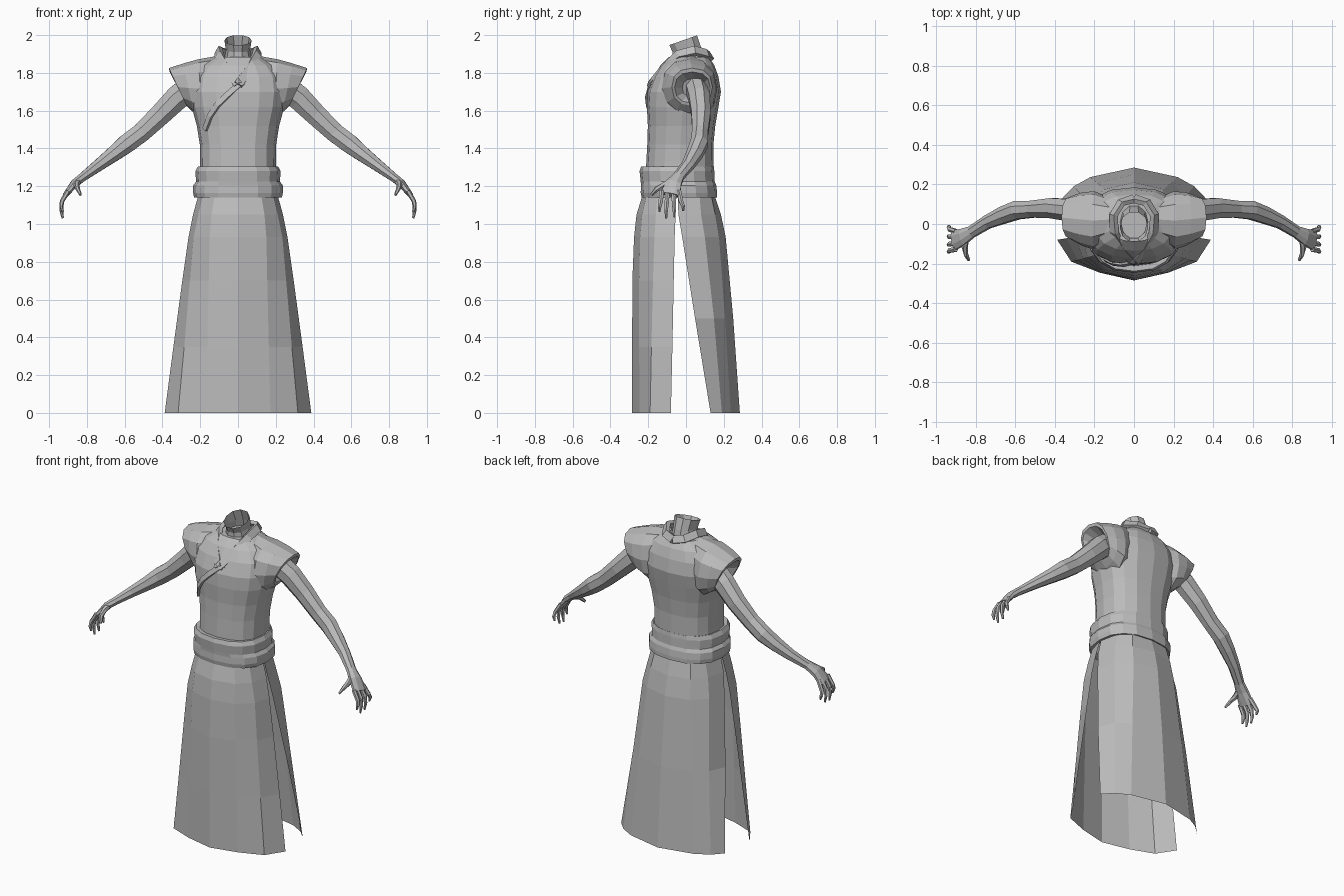
import bpy, bmesh, math
from mathutils import Vector

if "Cube" in bpy.data.objects:
    bpy.data.objects.remove(bpy.data.objects["Cube"])

grey = bpy.data.materials.new("plain_grey")
grey.diffuse_color = (0.5, 0.5, 0.5, 1)
grey.use_nodes = True
grey.node_tree.nodes["Principled BSDF"].inputs["Base Color"].default_value = grey.diffuse_color


def loft(name, rings, closed=True, caps=(False, False)):
    """Skin a list of equal-length rings with flat quads."""
    bm = bmesh.new()
    vs = [[bm.verts.new(p) for p in r] for r in rings]
    n = len(rings[0])
    for a, b in zip(vs, vs[1:]):
        for i in range(n if closed else n - 1):
            j = (i + 1) % n
            bm.faces.new((a[i], a[j], b[j], b[i]))
    if caps[0]:
        bm.faces.new(vs[0][::-1])
    if caps[1]:
        bm.faces.new(vs[-1])
    bmesh.ops.recalc_face_normals(bm, faces=bm.faces)
    me = bpy.data.meshes.new(name)
    bm.to_mesh(me)
    bm.free()
    me.materials.append(grey)
    ob = bpy.data.objects.new(name, me)
    bpy.context.collection.objects.link(ob)
    return ob


def spow(v, e):
    return math.copysign(abs(v) ** e, v)


def oval(z, hw, yf, yb, n=16, e=2.4):
    """Horizontal rounded ring: half width, front y, back y."""
    c, s = (yf + yb) / 2, (yb - yf) / 2
    return [(hw * spow(math.cos(a), 2 / e), c + s * spow(math.sin(a), 2 / e), z)
            for a in (2 * math.pi * i / n for i in range(n))]


def tube(name, path, n=8):
    """Tapered limb; each path entry is x, y, z, radius along y, other radius."""
    pts = [Vector(p[:3]) for p in path]
    rings = []
    for i, p in enumerate(path):
        t = (pts[min(i + 1, len(pts) - 1)] - pts[max(i - 1, 0)]).normalized()
        u = Vector((0, 1, 0))
        u = (u - t * u.dot(t)).normalized()
        w = t.cross(u)
        rings.append([pts[i] + u * p[3] * math.cos(a) + w * p[4] * math.sin(a)
                      for a in (2 * math.pi * (k + 0.5) / n for k in range(n))])
    return loft(name, rings, caps=(True, True))


def band(name, path, width, thick):
    """Flat cloth strip following a path around the body."""
    pts = [Vector(p) for p in path]
    rings = []
    for i, p in enumerate(pts):
        t = (pts[min(i + 1, len(pts) - 1)] - pts[max(i - 1, 0)]).normalized()
        o = Vector((p.x, p.y - 0.03, 0.06))
        o = (o - t * o.dot(t)).normalized()
        w = t.cross(o) * width / 2
        o *= thick / 2
        rings.append([p + w + o, p - w + o, p - w - o, p + w - o])
    return loft(name, rings, caps=(True, True))


# Tunic body: height, half width, front, back
TORSO = [(1.29, .20, -.212, .145), (1.33, .20, -.21, .145), (1.42, .202, -.205, .145),
         (1.52, .218, -.202, .155), (1.62, .245, -.207, .172), (1.70, .255, -.203, .185),
         (1.78, .245, -.172, .172), (1.84, .20, -.135, .15), (1.885, .12, -.09, .12)]
loft("tunic_body", [oval(*r) for r in TORSO], caps=(True, True))


def front_y(x, z):
    """Front surface of the tunic at x, z."""
    for a, b in zip(TORSO, TORSO[1:]):
        if a[0] <= z <= b[0]:
            f = (z - a[0]) / (b[0] - a[0])
            _, hw, yf, yb = [p + (q - p) * f for p, q in zip(a, b)]
            k = max(0, 1 - (abs(x) / hw) ** 2.4) ** (1 / 2.4)
            return (yf + yb) / 2 - (yb - yf) / 2 * k
    return -0.1


# Collar bands, the left one crossing the chest as the wrap edge
half = [(0, .128, 1.885), (.065, .108, 1.90), (.103, .045, 1.918), (.10, -.04, 1.895),
        (.065, -.115, 1.825)]
wrap = [(x, front_y(x, z) - .004, z) for x, z in
        ((0, 1.735), (-.06, 1.68), (-.11, 1.63), (-.15, 1.57), (-.175, 1.50))]
band("left_collar", half + wrap[:1], .045, .026)
band("right_collar", [(-x, y, z) for x, y, z in half] + [wrap[0]], .045, .024)
band("wrap_edge", [(.065, -.155, 1.77)] + wrap, .03, .014)

# Open neck with a sloping rim
neck = []
for z, r, yf, yb, slope in ((1.78, .10, -.10, .11, 0), (1.86, .075, -.075, .10, 0),
                            (1.92, .064, -.075, .085, .01), (1.973, .072, -.092, .062, .027)):
    neck.append([(x, y, z + slope * (y - (yf + yb) / 2) / ((yb - yf) / 2))
                 for x, y, z in oval(z, r, yf, yb, 10, 2.1)])
loft("neck", neck)

# Sash: two stacked rolls
loft("sash", [oval(*r) for r in (
    (1.15, .20, -.20, .13), (1.14, .232, -.235, .165), (1.165, .238, -.24, .165),
    (1.205, .237, -.238, .16), (1.225, .222, -.24, .152), (1.28, .226, -.246, .15),
    (1.305, .212, -.238, .147), (1.30, .19, -.19, .13))])

# Skirt panels: half outlines from the middle to the side edge
FRONT = [(1.17, [(0, -.225), (.12, -.205), (.18, -.15), (.205, -.05)]),
         (1.05, [(0, -.262), (.14, -.232), (.21, -.16), (.238, -.055)]),
         (.93, [(0, -.275), (.15, -.243), (.235, -.167), (.262, -.06)]),
         (.70, [(0, -.284), (.155, -.248), (.255, -.175), (.295, -.065)]),
         (.35, [(0, -.285), (.163, -.248), (.285, -.183), (.342, -.072)]),
         (0, [(0, -.285), (.172, -.246), (.317, -.19), (.388, -.08)])]
BACK = [(1.17, [(0, .145), (.12, .13), (.18, .07), (.205, -.045)]),
        (1.05, [(0, .185), (.14, .155), (.21, .08), (.235, -.04)]),
        (.93, [(0, .21), (.15, .175), (.232, .10), (.255, -.02)]),
        (.50, [(0, .25), (.185, .207), (.265, .148), (.31, .048)]),
        (0, [(0, .285), (.22, .237), (.305, .19), (.362, .13)])]
for name, rows in (("front_skirt_panel", FRONT), ("back_skirt_panel", BACK)):
    loft(name, [[(-x, y, z) for x, y in pts[:0:-1]] + [(x, y, z) for x, y in pts]
                for z, pts in rows], closed=False)

# Flared sleeve caps: top x, z, bottom x, z, front y, back y
SLEEVE = [(.08, 1.895, .10, 1.56, -.07, .12), (.21, 1.872, .19, 1.56, -.13, .165),
          (.29, 1.85, .235, 1.59, -.11, .16), (.366, 1.825, .272, 1.625, -.075, .14),
          (.362, 1.805, .276, 1.64, -.06, .128), (.29, 1.77, .25, 1.67, -.02, .10)]
# Arm and palm path
ARM = [(.22, .05, 1.74, .06, .075), (.32, .07, 1.67, .06, .07), (.41, .08, 1.58, .055, .062),
       (.51, .075, 1.485, .046, .055), (.59, .07, 1.425, .05, .054), (.66, .045, 1.37, .046, .044),
       (.74, .01, 1.31, .036, .034), (.82, -.04, 1.25, .032, .025),
       (.865, -.065, 1.215, .045, .023), (.912, -.083, 1.155, .056, .015)]
FINGERS = [(-.128, -.14, 1.065), (-.098, -.105, 1.03), (-.066, -.062, 1.035), (-.038, -.015, 1.07)]

for side, s in (("left", 1), ("right", -1)):
    rings = []
    for tx, tz, bx, bz, yf, yb in SLEEVE:
        ring = []
        for i in range(12):
            a = 2 * math.pi * i / 12
            c, q = spow(math.cos(a), .85), spow(math.sin(a), .85)
            ring.append((s * ((tx + bx) / 2 + c * (tx - bx) / 2), (yf + yb) / 2 + q * (yb - yf) / 2,
                         (tz + bz) / 2 + c * (tz - bz) / 2))
        rings.append(ring)
    loft(side + "_sleeve_cap", rings, caps=(True, True))
    tube(side + "_arm", [(s * p[0],) + p[1:] for p in ARM])
    for k, (y0, y1, z1) in enumerate(FINGERS):
        tube(f"{side}_finger_{k + 1}", [
            (s * .90, y0, 1.175, .014, .013), (s * .932, (y0 + y1) / 2, 1.12, .013, .012),
            (s * .936, y1, (1.12 + z1) / 2, .011, .010), (s * .928, y1, z1, .006, .006)], 6)
    tube(side + "_thumb", [
        (s * .845, -.06, 1.232, .02, .018), (s * .855, -.115, 1.205, .018, .016),
        (s * .848, -.155, 1.185, .014, .012), (s * .834, -.182, 1.155, .009, .007)], 6)
